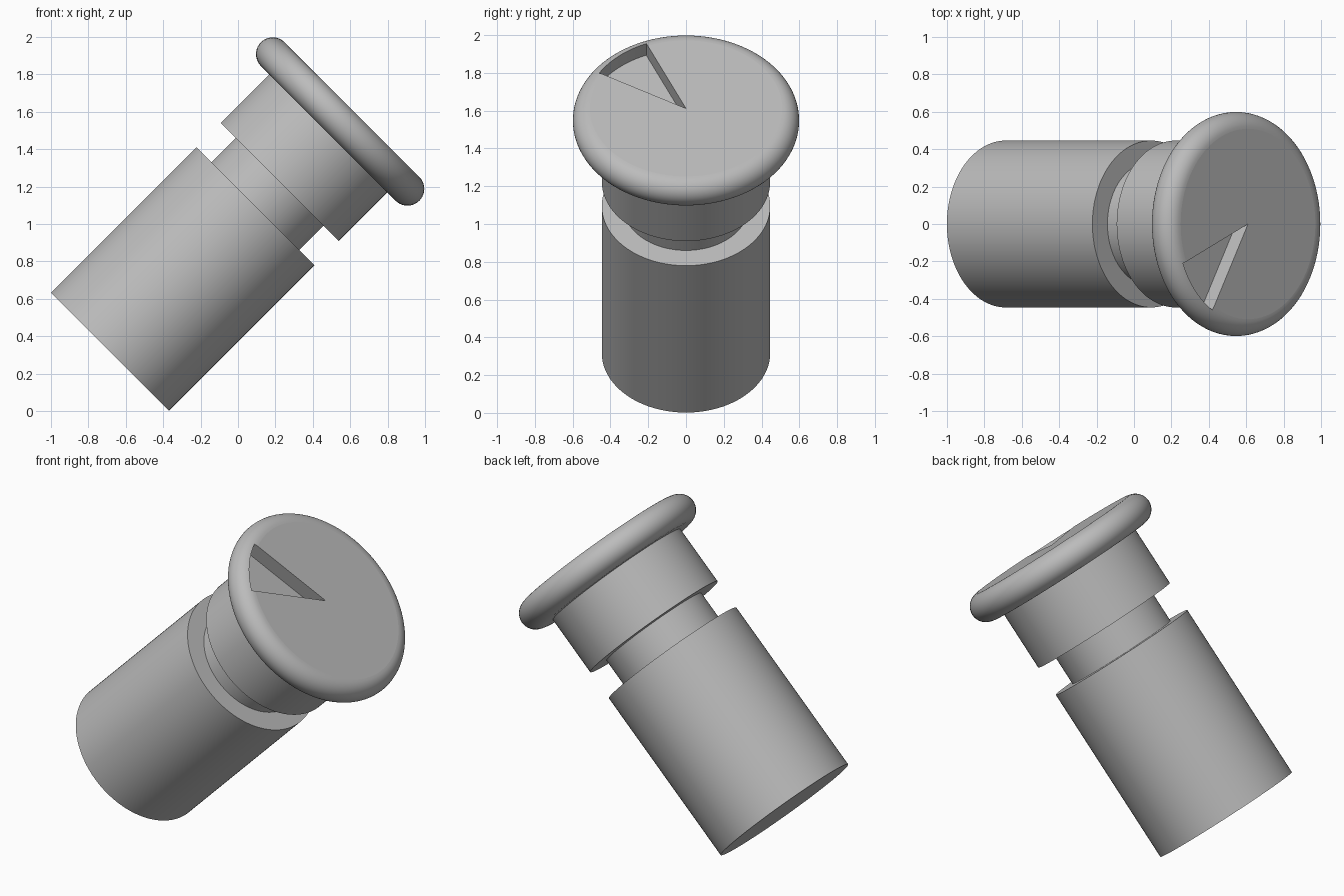
import bpy, bmesh
from math import sin, cos, pi, radians
from mathutils import Matrix, Vector

cube = bpy.data.objects.get("Cube")
if cube:
    bpy.data.objects.remove(cube)

SEGMENTS = 96
PLACE = Matrix.Translation((-0.685, 0, 0.317)) @ Matrix.Rotation(radians(45), 4, 'Y')

grey = bpy.data.materials.new("plain grey")
grey.use_nodes = True
grey.diffuse_color = (0.5, 0.5, 0.5, 1)
grey.node_tree.nodes["Principled BSDF"].inputs["Base Color"].default_value = (0.5, 0.5, 0.5, 1)


def make_object(name, bm):
    bmesh.ops.recalc_face_normals(bm, faces=bm.faces[:])
    mesh = bpy.data.meshes.new(name)
    bm.to_mesh(mesh)
    bm.free()
    mesh.materials.append(grey)
    obj = bpy.data.objects.new(name, mesh)
    bpy.context.collection.objects.link(obj)
    obj.matrix_world = PLACE
    return obj


def select_only(obj):
    bpy.ops.object.select_all(action='DESELECT')
    obj.select_set(True)
    bpy.context.view_layer.objects.active = obj


def lathe(name, profile):
    """Closed solid of revolution about local z, from (radius, height) points."""
    bm = bmesh.new()
    rings = []
    for r, h in profile:
        angles = [2 * pi * i / SEGMENTS for i in range(SEGMENTS)]
        rings.append([bm.verts.new((r * cos(a), r * sin(a), h)) for a in angles])
    for low, high in zip(rings, rings[1:]):
        for i in range(SEGMENTS):
            j = (i + 1) % SEGMENTS
            bm.faces.new((low[i], low[j], high[j], high[i]))
    bm.faces.new(rings[0][::-1])
    bm.faces.new(rings[-1])
    return make_object(name, bm)


def finish(obj):
    """Smooth the round sides, keep the flat ends flat."""
    select_only(obj)
    bpy.ops.object.shade_smooth_by_angle(angle=radians(30))
    for face in obj.data.polygons:
        if abs(face.normal.z) > 0.999:
            face.use_smooth = False


# Stacked cylinders along the tilted axis
body = lathe("body", [(0.446, 0), (0.446, 1.10)])
neck = lathe("neck", [(0.332, 1.10), (0.332, 1.284)])
collar = lathe("collar", [(0.446, 1.284), (0.446, 1.66)])

# Cap disc with a fully rounded rim
RIM, RING, MID = 0.09, 0.509, 1.741
rim_angles = [-pi / 2 + pi * i / 20 for i in range(21)]
cap = lathe("cap", [(RING + RIM * cos(a), MID + RIM * sin(a)) for a in rim_angles])

# Wedge-shaped pocket cut into the cap face, from its centre outwards
bm = bmesh.new()
arc = [radians(203.3 + 36.5 * i / 12) for i in range(13)]
floor = [bm.verts.new((0, 0, MID))]
floor += [bm.verts.new((0.532 * cos(a), 0.532 * sin(a), MID)) for a in arc]
base = bm.faces.new(floor)
new = bmesh.ops.extrude_face_region(bm, geom=[base])["geom"]
bmesh.ops.translate(bm, vec=Vector((0, 0, 0.2)),
                    verts=[v for v in new if isinstance(v, bmesh.types.BMVert)])
cutter = make_object("pocket_cutter", bm)
cutter.hide_render = True

cut = cap.modifiers.new("pocket", 'BOOLEAN')
cut.operation = 'DIFFERENCE'
cut.solver = 'EXACT'
cut.object = cutter
bpy.context.view_layer.update()
select_only(cap)
bpy.ops.object.modifier_apply(modifier=cut.name)
bpy.data.objects.remove(cutter)

for part in (body, neck, collar, cap):
    finish(part)
